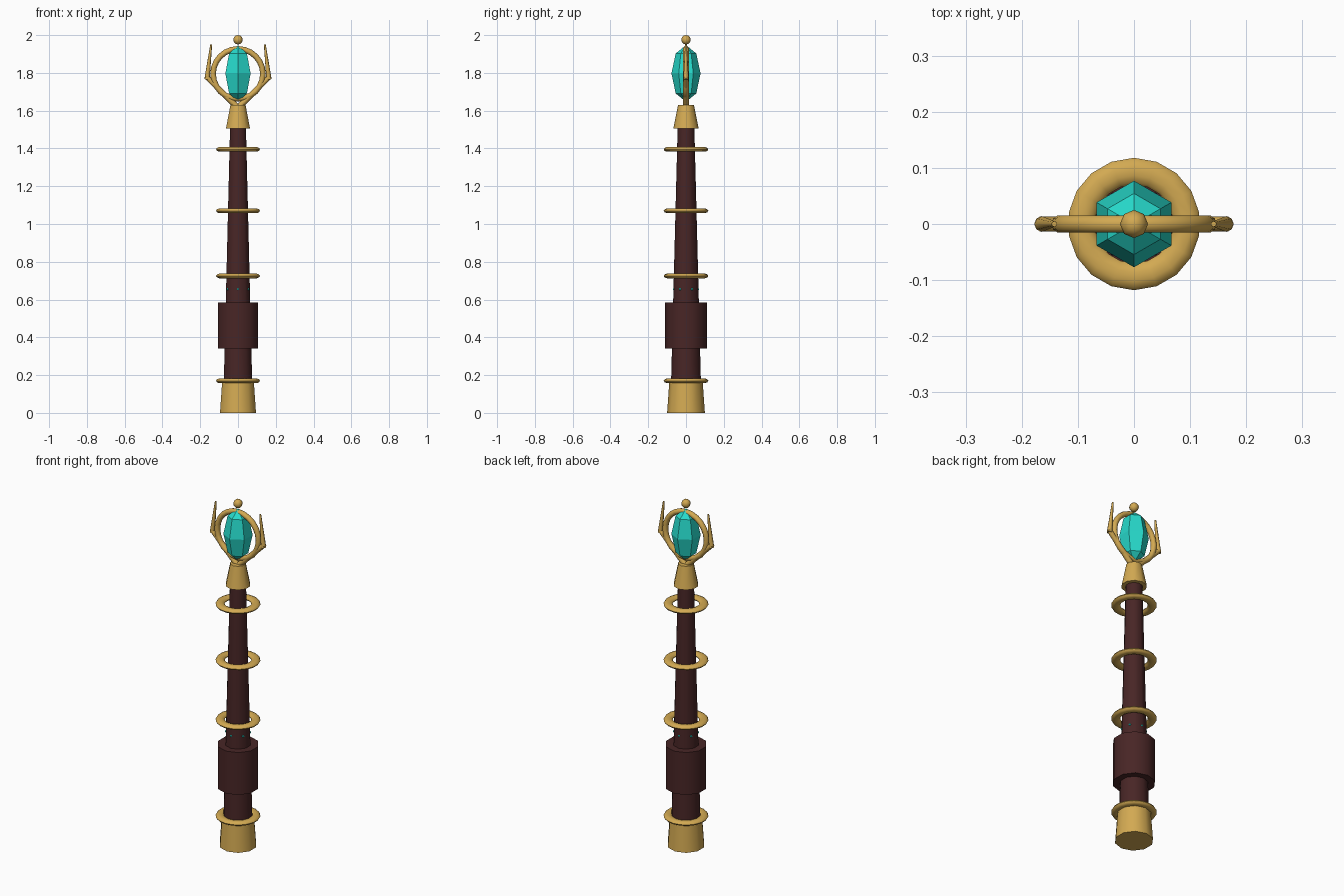
import bpy, bmesh
from math import sin, cos, pi, radians
from mathutils import Vector, Matrix

cube = bpy.data.objects.get("Cube")
if cube:
    bpy.data.objects.remove(cube)


def material(name, rgb):
    m = bpy.data.materials.new(name)
    m.use_nodes = True
    m.diffuse_color = (*rgb, 1)
    m.node_tree.nodes["Principled BSDF"].inputs["Base Color"].default_value = (*rgb, 1)
    return m


GOLD = material("gold", (0.65, 0.40, 0.085))
WOOD = material("dark_wood", (0.065, 0.019, 0.019))
TEAL = material("teal_crystal", (0.02, 0.70, 0.60))


def lathe(name, profile, mat, sides=10, closed=False, smooth=True, matrix=Matrix()):
    """Spin a (radius, height) profile about z, with the first corner on +y."""
    bm = bmesh.new()
    rows = []
    for r, z in profile:
        if r == 0:
            rows.append([bm.verts.new((0, 0, z))] * sides)
        else:
            angles = [pi / 2 + 2 * pi * i / sides for i in range(sides)]
            rows.append([bm.verts.new((r * cos(a), r * sin(a), z)) for a in angles])
    pairs = list(zip(rows, rows[1:]))
    if closed:
        pairs.append((rows[-1], rows[0]))
    for low, high in pairs:
        for i in range(sides):
            j = (i + 1) % sides
            bm.faces.new(dict.fromkeys((low[i], low[j], high[j], high[i])))
    if not closed:
        for row in (rows[0], rows[-1]):
            if row[0] is not row[1]:
                bm.faces.new(row)
    bm.transform(matrix)
    bmesh.ops.recalc_face_normals(bm, faces=bm.faces)
    mesh = bpy.data.meshes.new(name)
    bm.to_mesh(mesh)
    bm.free()
    mesh.materials.append(mat)
    obj = bpy.data.objects.new(name, mesh)
    bpy.context.collection.objects.link(obj)
    if smooth:
        bpy.ops.object.select_all(action="DESELECT")
        obj.select_set(True)
        bpy.context.view_layer.objects.active = obj
        bpy.ops.object.shade_smooth_by_angle(angle=radians(50))
    return obj


def tube_profile(major, width, height, steps=10):
    return [(major + width * cos(2 * pi * i / steps), height * sin(2 * pi * i / steps))
            for i in range(steps)]


def ball_profile(radius, height, rings):
    inner = [(radius * sin(pi * i / rings), -height * cos(pi * i / rings))
             for i in range(1, rings)]
    return [(0, -height)] + inner + [(0, height)]


def rod(name, start, end, r1, r2):
    start, end = Vector(start), Vector(end)
    axis = end - start
    place = Matrix.Translation(start) @ axis.to_track_quat("Z", "Y").to_matrix().to_4x4()
    lathe(name, [(r1, 0), (r2, axis.length)], GOLD, sides=8, matrix=place)


def at(z):
    return Matrix.Translation((0, 0, z))


# Staff body
lathe("pommel", [(0.10, 0), (0.088, 0.17)], GOLD)
lathe("shaft", [(0.079, 0.16), (0.044, 1.52)], WOOD)
lathe("grip", [(0.111, 0.34), (0.111, 0.585)], WOOD)
lathe("head_socket", [(0.067, 1.505), (0.042, 1.63)], GOLD)

# Flattened rings along the staff
for i, z in enumerate((0.17, 0.725, 1.07, 1.395)):
    lathe(f"staff_ring_{i + 1}", tube_profile(0.094, 0.024, 0.013), GOLD,
          sides=18, closed=True, matrix=at(z))

# Small studs set into the shaft above the grip
for i in range(6):
    a = radians(30 + 60 * i)
    lathe(f"stud_{i + 1}", ball_profile(0.007, 0.007, 4), TEAL, sides=6, smooth=False,
          matrix=Matrix.Translation((0.062 * cos(a), 0.062 * sin(a), 0.655)))

# Faceted crystal inside an upright halo
lathe("crystal", ball_profile(0.077, 0.15, 4), TEAL, sides=6, smooth=False, matrix=at(1.797))
lathe("halo", tube_profile(0.132, 0.015, 0.016), GOLD, sides=24, closed=True,
      matrix=at(1.795) @ Matrix.Rotation(pi / 2, 4, "X"))
lathe("finial", ball_profile(0.025, 0.025, 6), GOLD, sides=8, matrix=at(1.975))

# Bent prongs on both sides
for side, s in (("left", 1), ("right", -1)):
    rod(f"{side}_prong_arm", (0.005 * s, 0, 1.62), (0.168 * s, 0, 1.78), 0.016, 0.013)
    rod(f"{side}_prong_tip", (0.164 * s, 0, 1.765), (0.142 * s, 0, 1.95), 0.014, 0.005)
